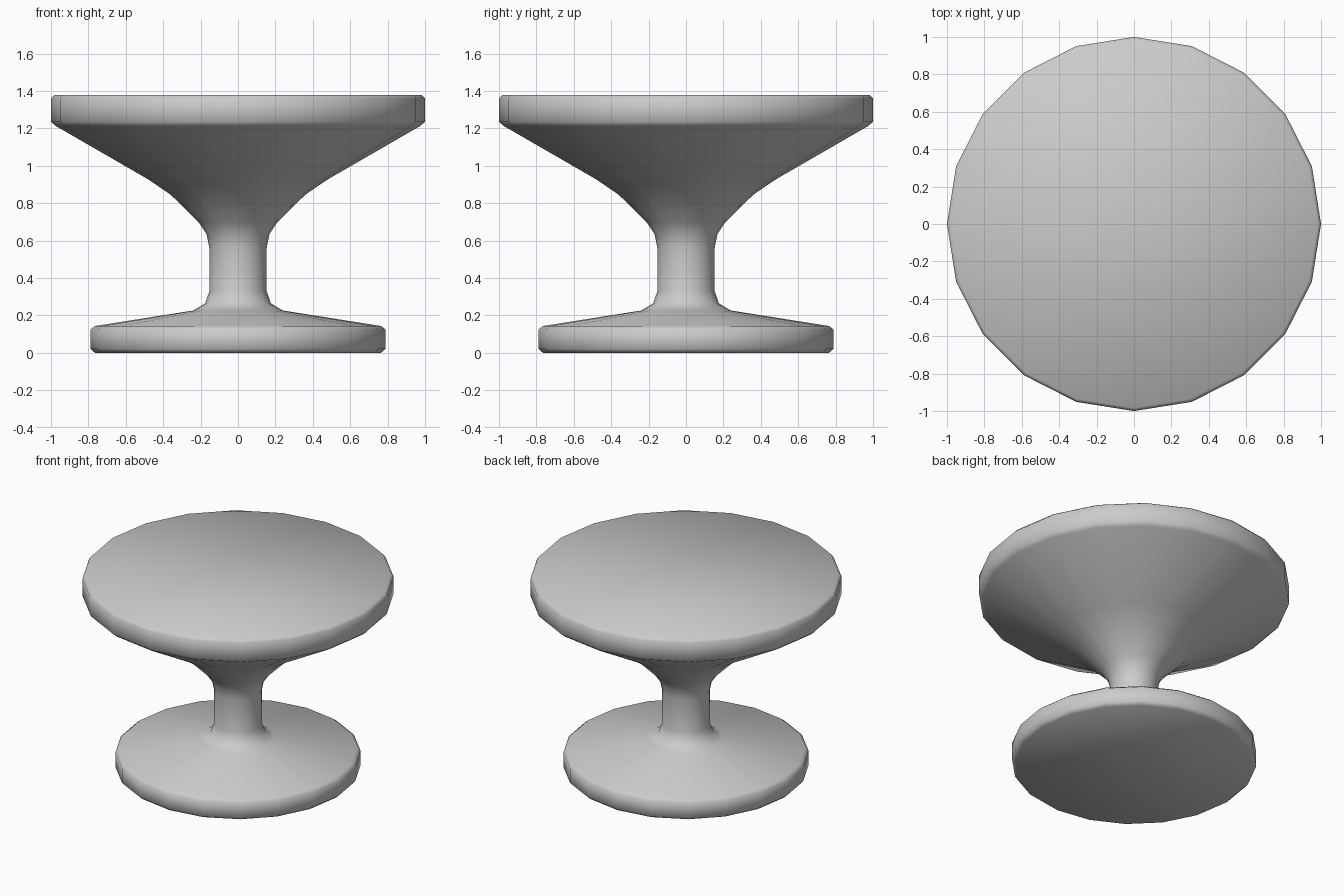
import bpy
import bmesh
import math

cube = bpy.data.objects.get("Cube")
if cube:
    bpy.data.objects.remove(cube, do_unlink=True)

SIDES = 20

# Plain grey finish
grey = bpy.data.materials.new("plain_grey")
grey.use_nodes = True
colour = (0.6, 0.6, 0.6, 1)
grey.diffuse_color = colour
grey.node_tree.nodes["Principled BSDF"].inputs["Base Color"].default_value = colour


def lathe(name, profile):
    """Turn a (radius, height) outline around z and cap both ends."""
    bm = bmesh.new()
    rings = []
    for radius, height in profile:
        angles = [math.tau * i / SIDES for i in range(SIDES)]
        rings.append([bm.verts.new((radius * math.cos(a), radius * math.sin(a), height))
                      for a in angles])
    for low, high in zip(rings, rings[1:]):
        for i in range(SIDES):
            j = (i + 1) % SIDES
            bm.faces.new((low[i], low[j], high[j], high[i]))
    bm.faces.new(rings[0][::-1])
    bm.faces.new(rings[-1])
    mesh = bpy.data.meshes.new(name)
    bm.to_mesh(mesh)
    bm.free()
    mesh.materials.append(grey)
    obj = bpy.data.objects.new(name, mesh)
    bpy.context.collection.objects.link(obj)
    bpy.ops.object.select_all(action="DESELECT")
    obj.select_set(True)
    bpy.context.view_layer.objects.active = obj
    bpy.ops.object.shade_smooth_by_angle(angle=math.radians(60))
    return obj


# Round base, fillet, stem, flared cup and flat top in one turned outline
base = [(0.765, 0), (0.788, 0.02), (0.788, 0.125), (0.765, 0.143)]
stem = [(0.24, 0.226), (0.176, 0.264), (0.153, 0.33), (0.153, 0.56),
        (0.168, 0.635), (0.21, 0.698)]
flare = [(0.36, 0.845), (0.48, 0.927), (0.975, 1.213)]
top = [(1, 1.235), (1, 1.36), (0.983, 1.378)]
lathe("pedestal_knob", base + stem + flare + top)
